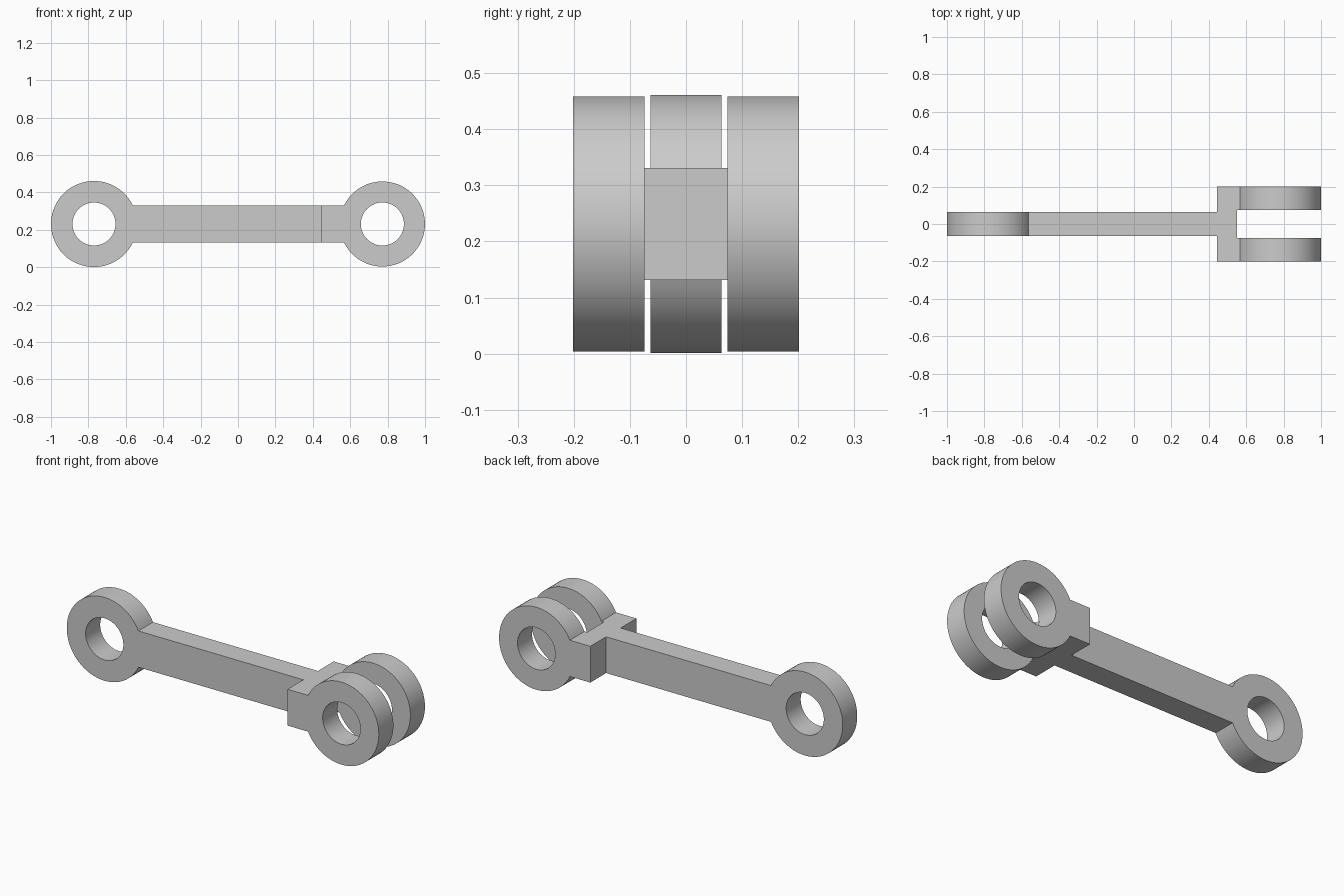
import bpy
import bmesh
from math import asin, cos, sin, pi
from mathutils import Matrix, Vector

cube = bpy.data.objects.get("Cube")
if cube:
    bpy.data.objects.remove(cube, do_unlink=True)

grey = bpy.data.materials.new("steel grey")
grey.use_nodes = True
colour = (0.6, 0.6, 0.6, 1)
grey.diffuse_color = colour
grey.node_tree.nodes["Principled BSDF"].inputs["Base Color"].default_value = colour

MID_Z = 0.231      # height of the rod's axis
HALF_BAR = 0.1     # half the bar's height
HOLE = 0.115
SHOULDER = 0.443   # where the fork begins
SEGMENTS = 72


def finish(obj):
    obj.data.materials.clear()
    obj.data.materials.append(grey)
    bpy.ops.object.select_all(action='DESELECT')
    obj.select_set(True)
    bpy.context.view_layer.objects.active = obj
    bpy.ops.object.shade_smooth_by_angle(angle=pi / 6)


def add_loop(curve, points):
    spline = curve.splines.new('POLY')
    spline.points.add(len(points) - 1)
    for p, (x, y) in zip(spline.points, points):
        p.co = (x, y, 0, 1)
    spline.use_cyclic_u = True


def eye_with_shank(name, centre_x, radius, shank_end, y, thickness):
    """Flat ring with a straight shank running from it to shank_end."""
    side = 1 if shank_end > centre_x else -1
    start = asin(HALF_BAR / radius)
    sweep = 2 * (pi - start)
    outline = []
    for i in range(SEGMENTS + 1):
        a = start + sweep * i / SEGMENTS
        outline.append((centre_x + side * radius * cos(a), radius * sin(a)))
    outline += [(shank_end, -HALF_BAR), (shank_end, HALF_BAR)]
    hole = [(centre_x + HOLE * cos(2 * pi * i / SEGMENTS),
             HOLE * sin(2 * pi * i / SEGMENTS)) for i in range(SEGMENTS)]

    curve = bpy.data.curves.new(name, 'CURVE')
    curve.dimensions = '2D'
    curve.fill_mode = 'BOTH'
    curve.extrude = thickness / 2
    add_loop(curve, outline)
    add_loop(curve, hole)
    temp = bpy.data.objects.new(name + "_profile", curve)
    bpy.context.collection.objects.link(temp)
    bpy.context.view_layer.update()
    graph = bpy.context.evaluated_depsgraph_get()
    mesh = bpy.data.meshes.new_from_object(temp.evaluated_get(graph))
    bpy.data.objects.remove(temp, do_unlink=True)

    # Stand the profile upright and weld its caps to its sides
    bm = bmesh.new()
    bm.from_mesh(mesh)
    bmesh.ops.remove_doubles(bm, verts=bm.verts, dist=0.0001)
    upright = Matrix.Translation((0, y, MID_Z)) @ Matrix.Rotation(pi / 2, 4, 'X')
    bmesh.ops.transform(bm, matrix=upright, verts=bm.verts)
    bmesh.ops.recalc_face_normals(bm, faces=bm.faces)
    bm.to_mesh(mesh)
    bm.free()
    mesh.name = name
    obj = bpy.data.objects.new(name, mesh)
    bpy.context.collection.objects.link(obj)
    finish(obj)


# Long bar with its single eye
eye_with_shank("rod_and_eye", -0.77, 0.23, SHOULDER, 0, 0.127)

# Two fork arms, one each side
for label, s in (("front", -1), ("back", 1)):
    eye_with_shank(label + "_fork_arm", 0.772, 0.2275, SHOULDER, s * 0.1375, 0.127)

# Bridge joining the fork arms to the bar
bpy.ops.mesh.primitive_cube_add(size=1, location=(0.4975, 0, MID_Z))
bridge = bpy.context.object
bridge.name = "fork_bridge"
bridge.data.transform(Matrix.Diagonal(Vector((0.109, 0.148, 2 * HALF_BAR, 1))))
finish(bridge)
